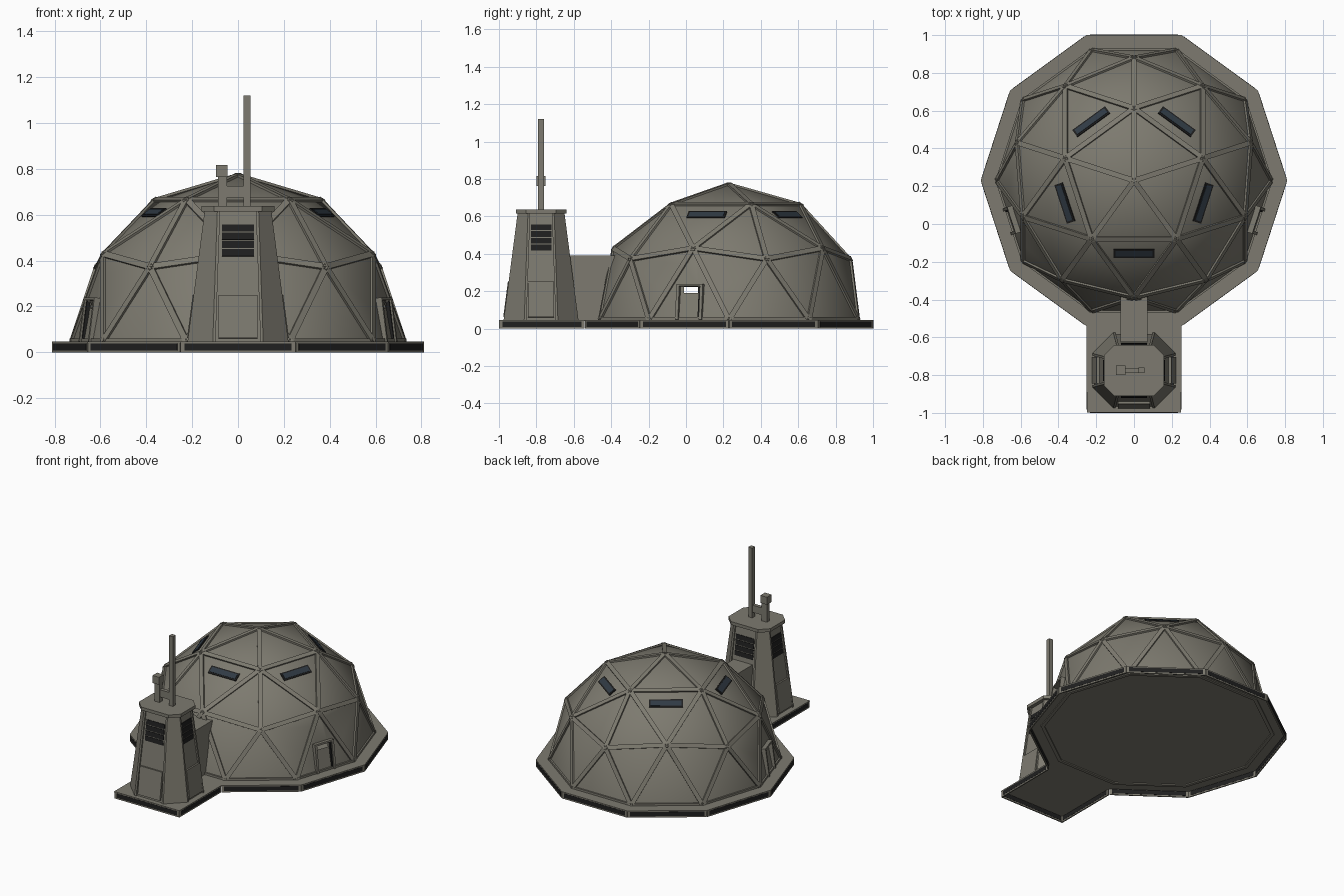
import bpy, bmesh, math
from mathutils import Matrix, Vector

if "Cube" in bpy.data.objects:
    bpy.data.objects.remove(bpy.data.objects["Cube"])


def material(name, col):
    m = bpy.data.materials.new(name)
    m.diffuse_color = (*col, 1)
    m.use_nodes = True
    m.node_tree.nodes["Principled BSDF"].inputs["Base Color"].default_value = m.diffuse_color
    return m


STONE = material("weathered grey", (0.205, 0.195, 0.160))
BLACK = material("black recess", (0.014, 0.014, 0.014))
GLASS = material("dark blue glass", (0.030, 0.043, 0.058))
CY, R, Z0 = 0.23, 0.733, 0.047      # dome centre y, radius, floor height
TY = -0.775                         # tower centre y


def finish(name, bm, mat, smooth=False):
    bmesh.ops.recalc_face_normals(bm, faces=bm.faces)
    for f in bm.faces:
        f.smooth = smooth
    me = bpy.data.meshes.new(name)
    bm.to_mesh(me)
    bm.free()
    me.materials.append(mat)
    ob = bpy.data.objects.new(name, me)
    bpy.context.collection.objects.link(ob)
    return ob


def add_box(bm, c, s, rot=Matrix()):
    m = Matrix.Translation(c) @ rot.to_4x4() @ Matrix.Diagonal((*s, 1))
    bmesh.ops.create_cube(bm, size=1, matrix=m)


def box(name, c, s, mat, rot=Matrix()):
    bm = bmesh.new()
    add_box(bm, c, s, rot)
    return finish(name, bm, mat)


def add_prism(bm, low, high, z0, z1):
    a = [bm.verts.new((x, y, z0)) for x, y in low]
    b = [bm.verts.new((x, y, z1)) for x, y in high]
    bm.faces.new(a)
    bm.faces.new(b)
    for i in range(len(a)):
        j = (i + 1) % len(a)
        bm.faces.new((a[i], a[j], b[j], b[i]))


def facing(az, elev):
    """Local x points outward at the azimuth, tilted up by elev."""
    return Matrix.Rotation(az, 4, 'Z') @ Matrix.Rotation(-elev, 4, 'Y')


def polar(az, r, z, cy=CY):
    return Vector((r * math.cos(az), cy + r * math.sin(az), z))


# Base plate: decagon with a rectangular apron for the tower
outline = [polar(math.radians(a), 0.811, 0).xy for a in range(-72, 253, 36)]
outline += [Vector((-0.25, -0.999)), Vector((0.25, -0.999))]
bm = bmesh.new()
add_prism(bm, outline, outline, 0.040, Z0)
finish("base_plate", bm, STONE)

# Hanging rim under the plate, with dark strips along its edges
rim, strips = bmesh.new(), bmesh.new()
for i, p in enumerate(outline):
    q = outline[(i + 1) % len(outline)]
    d = q - p
    mid = (p + q) / 2
    inward = Vector((-d.y, d.x)).normalized()
    turn = Matrix.Rotation(math.atan2(d.y, d.x), 4, 'Z')
    m = mid + inward * 0.004
    add_box(rim, (m.x, m.y, 0.0205), (d.length - 0.004, 0.008, 0.041), turn)
    add_box(strips, (m.x, m.y, 0.024), (d.length - 0.035, 0.010, 0.03), turn)
finish("base_rim", rim, STONE)
finish("base_edge_strips", strips, BLACK)

# Geodesic dome: upper half of a two-frequency icosphere, turned to face +y
bm = bmesh.new()
bmesh.ops.create_icosphere(bm, subdivisions=2, radius=R)
ring = sorted(bm.verts, key=lambda v: -v.co.z)[1].co
turn = math.pi / 2 - math.atan2(ring.y, ring.x)
bmesh.ops.rotate(bm, verts=bm.verts, matrix=Matrix.Rotation(turn, 3, 'Z'))
bmesh.ops.delete(bm, geom=[v for v in bm.verts if v.co.z < -0.02], context='VERTS')
centre = Vector((0, CY, Z0))

# Struts along every dome edge
struts = bmesh.new()
for e in bm.edges:
    a, b = (v.co.copy() for v in e.verts)
    x = (b - a).normalized()
    n = ((a + b) / 2).normalized()
    rot = Matrix((x, n.cross(x), n)).transposed()
    add_box(struts, centre + (a + b) / 2 - n * 0.010,
            ((b - a).length + 0.004, 0.028, 0.022), rot)
finish("dome_struts", struts, STONE)

# Panels, with a small opening cut above each door
bmesh.ops.scale(bm, vec=(0.99,) * 3, verts=bm.verts)
bmesh.ops.translate(bm, vec=centre, verts=bm.verts)
for sx in (-1, 1):
    for co, no in (((0, -0.012, 0), (0, 1, 0)), ((0, 0.065, 0), (0, 1, 0)),
                   ((0, 0, 0.19), (0, 0, 1)), ((0, 0, 0.225), (0, 0, 1))):
        fs = [f for f in bm.faces if f.calc_center_median().x * sx > 0.6
              and -0.21 < f.calc_center_median().y < 0.16
              and min(v.co.y for v in f.verts) < 0.15
              and abs(f.normal.z) < 0.2
              and max(v.co.y for v in f.verts) < 0.24]
        geom = set(fs) | {e for f in fs for e in f.edges} | {v for f in fs for v in f.verts}
        bmesh.ops.bisect_plane(bm, geom=list(geom), plane_co=co, plane_no=no)
hole = [f for f in bm.faces if abs(f.calc_center_median().x) > 0.6
        and -0.012 < f.calc_center_median().y < 0.065
        and 0.19 < f.calc_center_median().z < 0.225]
bmesh.ops.delete(bm, geom=hole, context='FACES')
finish("dome_panels", bm, STONE, smooth=True)

# Five slot windows high on the dome
for k in range(5):
    az = math.radians(270 + 72 * k)
    rot = facing(az, math.radians(52.6))
    p = polar(az, 0.384, 0.608)
    box(f"window_frame_{k + 1}", p, (0.010, 0.215, 0.055), BLACK, rot)
    box(f"window_glass_{k + 1}", p, (0.015, 0.195, 0.036), GLASS, rot)

# Side doors on the lowest ring of panels
for side, deg in (("right", -18), ("left", 198)):
    az = math.radians(deg)
    rot = facing(az, math.radians(7.3))
    out = 1 if side == "right" else -1
    p = polar(az, 0.675, 0.14)

    def at(x, y, z):
        return p + rot.to_3x3() @ Vector((x, y, z))
    bm = bmesh.new()
    for y in (-0.066, 0.066):
        add_box(bm, at(0.002, y, 0), (0.036, 0.016, 0.19), rot)
    add_box(bm, at(0.002, 0, 0.092), (0.036, 0.148, 0.012), rot)
    finish(f"{side}_door_frame", bm, STONE)
    box(f"{side}_door_gap", at(0.004, 0.054 * out, 0), (0.016, 0.009, 0.165), BLACK, rot)

# Tunnel joining dome and tower
box("tunnel", (0, -0.50, 0.217), (0.145, 0.25, 0.346), STONE)


def octagon(hx, hy, c):
    pts = [(hx, c - hy), (hx, hy - c), (hx - c, hy), (c - hx, hy),
           (-hx, hy - c), (-hx, c - hy), (c - hx, -hy), (hx - c, -hy)]
    return [(x, y + TY) for x, y in pts]


def corner(hx, hy, c, sx, sy):
    w = 0.012
    pts = [(hx, hy - c - w), (hx, hy - c), (hx - c, hy), (hx - c - w, hy),
           (hx - c - w, hy - 0.03), (hx - 0.03, hy - c - w)]
    return [(sx * x, sy * y + TY) for x, y in pts]


# Tapered tower with proud corner pillars and a cap slab
bm = bmesh.new()
add_prism(bm, octagon(0.21, 0.19, 0.105), octagon(0.135, 0.115, 0.05), Z0, 0.62)
finish("tower_body", bm, STONE)
bm = bmesh.new()
for sx in (-1, 1):
    for sy in (-1, 1):
        add_prism(bm, corner(0.22, 0.2, 0.11, sx, sy),
                  corner(0.145, 0.125, 0.055, sx, sy), Z0, 0.62)
finish("tower_corner_pillars", bm, STONE)
bm = bmesh.new()
cap = octagon(0.16, 0.135, 0.055)
add_prism(bm, cap, cap, 0.615, 0.637)
finish("tower_cap", bm, STONE)

# Vents and lower access panels on the tower faces
slope = 0.075 / 0.573
for side, deg, half, w in (("front", -90, 0.19, 0.14), ("back", 90, 0.19, 0.14),
                           ("right", 0, 0.21, 0.11), ("left", 180, 0.21, 0.11)):
    az = math.radians(deg)
    rot = facing(az, math.atan(slope))
    bm = bmesh.new()
    for k in range(4):
        z = 0.434 + 0.036 * k
        add_box(bm, polar(az, half - slope * (z - Z0), z, TY), (0.008, w, 0.031), rot)
    finish(f"{side}_vent_slats", bm, BLACK)
    if side != "back":
        z = 0.155
        box(f"{side}_access_panel", polar(az, half - slope * (z - Z0), z, TY),
            (0.028, w + 0.03, 0.19), STONE, rot)

# Mast, sensor post and their crossbar
box("mast", (0.04, TY, 0.875), (0.03, 0.03, 0.49), STONE)
box("sensor_post", (-0.068, TY, 0.70), (0.040, 0.03, 0.14), STONE)
box("sensor_head", (-0.07, TY, 0.79), (0.05, 0.05, 0.052), STONE)
box("crossbar", (-0.01, TY, 0.70), (0.10, 0.025, 0.05), STONE)
